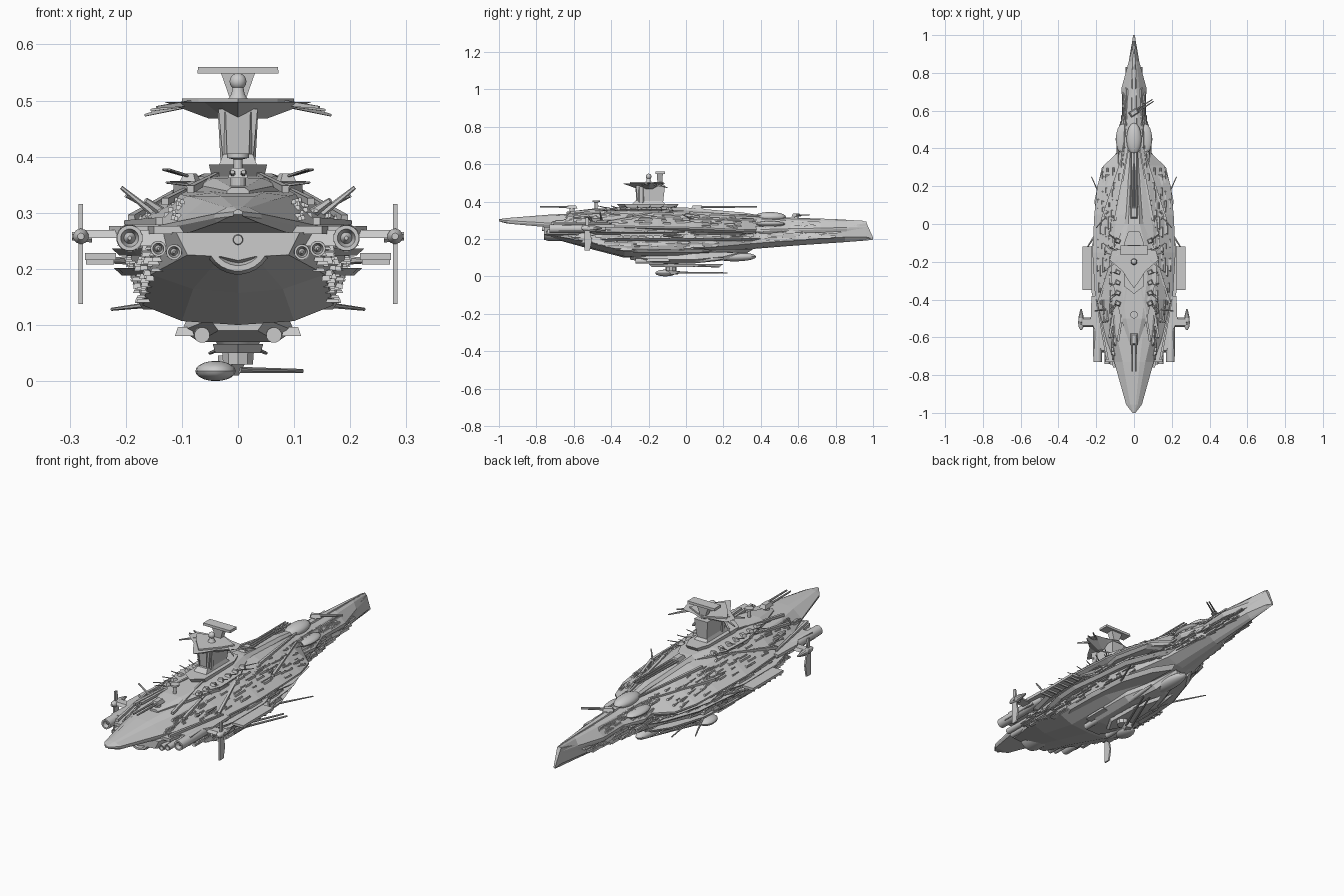
import bpy, bmesh, math, random
from mathutils import Vector, Matrix
random.seed(4)
rounded = []

def finish(name, bm, sym=False, smooth=False):
    bmesh.ops.recalc_face_normals(bm, faces=bm.faces)
    me = bpy.data.meshes.new(name)
    bm.to_mesh(me)
    bm.free()
    ob = bpy.data.objects.new(name, me)
    bpy.context.collection.objects.link(ob)
    if sym:
        ob.modifiers.new("Mirror", 'MIRROR')
    if smooth:
        rounded.append(ob)
    return ob

def skin(bm, rings):
    vs = [[bm.verts.new(p) for p in r] for r in rings]
    n = len(vs[0])
    for a, b in zip(vs, vs[1:]):
        for i in range(n):
            bm.faces.new((a[i], a[(i + 1) % n], b[(i + 1) % n], b[i]))
    bm.faces.new(vs[0])
    bm.faces.new(vs[-1])

def loft(name, stations, section):
    # half sections run from bottom centre to top centre and are mirrored in x
    bm = bmesh.new()
    rings = []
    for s in stations:
        h = section(*s[1:])
        full = h + [(-x, z) for x, z in reversed(h[1:-1])]
        rings.append([(x, s[0], z) for x, z in full])
    skin(bm, rings)
    return finish(name, bm)

def prism(name, pts, z0, z1, bottom=1.0, whole=False, sym=False):
    # plan outline; whole=True mirrors the half outline into one plate
    pts = pts + [(-x, y) for x, y in reversed(pts) if x > 1e-4] if whole else pts
    cy = sum(p[1] for p in pts) / len(pts)
    bm = bmesh.new()
    skin(bm, [[(x * bottom, cy + (y - cy) * bottom, z0) for x, y in pts], [(x, y, z1) for x, y in pts]])
    return finish(name, bm, sym)

def add_box(bm, loc, size, top=(1, 1), rz=0.0):
    r = Matrix.Rotation(rz, 3, 'Z')
    ring = [(-.5, -.5), (.5, -.5), (.5, .5), (-.5, .5)]
    skin(bm, [[Vector(loc) + r @ Vector((a * size[0] * t[0], b * size[1] * t[1], k * size[2])) for a, b in ring]
              for k, t in ((-.5, (1, 1)), (.5, top))])

def box(name, loc, size, top=(1, 1), rz=0.0, sym=False):
    bm = bmesh.new()
    add_box(bm, loc, size, top, rz)
    return finish(name, bm, sym)

def add_tube(bm, path, n=10):
    # path of (point, radius), all along one straight axis
    a, b = Vector(path[0][0]), Vector(path[-1][0])
    q = (b - a).to_track_quat('Z', 'Y')
    skin(bm, [[Vector(p) + q @ Vector((r * math.cos(t), r * math.sin(t), 0))
               for t in [2 * math.pi * (i + .5) / n for i in range(n)]] for p, r in path])

def tube(name, path, n=10, sym=False):
    bm = bmesh.new()
    add_tube(bm, path, n)
    return finish(name, bm, sym, n > 6)

def ball(name, loc, size, sym=False):
    bm = bmesh.new()
    bmesh.ops.create_uvsphere(bm, u_segments=16, v_segments=10, radius=1,
                              matrix=Matrix.Translation(loc) @ Matrix.Diagonal((*size, 1)))
    return finish(name, bm, sym, True)

def turret(name, loc, ang, s, reach, offsets, r=.004, flip=1):
    m = Matrix.Translation(loc) @ Matrix.Rotation(ang, 4, 'Z') @ Matrix.Diagonal((1, 1, flip, 1))
    bm = bmesh.new()
    add_box(bm, (0, 0, s * .25), (s, s * 1.7, s * .5), (.65, .7))
    add_tube(bm, [((0, 0, -s * .4), s * .4), ((0, 0, s * .1), s * .4)], 12)
    for o in offsets:
        add_tube(bm, [((o, s * .5, s * .25), r * 1.5), ((o, reach * .5, s * .27), r * 1.2),
                      ((o, reach, s * .3), r)], 8)
    bm.transform(m)
    return finish(name, bm)

def lerp(table, y, k):
    for a, b in zip(table, table[1:]):
        if a[0] <= y <= b[0]:
            t = (y - a[0]) / (b[0] - a[0])
            return a[k] + (b[k] - a[k]) * t
    return table[-1][k]

# upper hull: y, half width, underside, edge, shoulder width, shoulder, centre
UP = [(-1, .008, .297, .302, .003, .305, .306), (-.955, .042, .282, .298, .02, .309, .312),
      (-.73, .105, .262, .285, .06, .322, .33), (-.6, .15, .262, .275, .09, .33, .336),
      (-.4, .205, .26, .27, .11, .335, .345), (-.15, .22, .25, .266, .11, .34, .352),
      (.05, .21, .24, .262, .095, .335, .352), (.2, .195, .235, .255, .08, .322, .338),
      (.31, .16, .23, .25, .06, .31, .325), (.38, .085, .23, .25, .05, .305, .318),
      (.45, .098, .23, .252, .045, .302, .314), (.56, .06, .235, .255, .035, .298, .308),
      (.72, .066, .235, .258, .028, .296, .304), (.86, .028, .24, .262, .015, .291, .3),
      (.965, .01, .25, .268, .006, .288, .293)]
loft("upper_hull", UP, lambda w, zu, ze, ws, zs, zc:
     [(0, zu), (w * .9, zu), (w, ze - .008), (w, ze), (ws, zs), (ws * .5, zc), (0, zc)])
# lower hull: y, keel width, keel, chine width, chine, top width, top
LOW = [(-.76, .03, .215, .09, .225, .11, .265), (-.55, .08, .157, .155, .19, .165, .265),
       (-.33, .1, .1, .17, .135, .2, .26), (-.05, .09, .104, .165, .14, .2, .255),
       (.15, .065, .122, .14, .157, .175, .25), (.35, .035, .146, .085, .175, .085, .25),
       (.6, .02, .166, .05, .195, .052, .255), (.85, .01, .183, .028, .21, .026, .265),
       (.965, .004, .192, .01, .21, .01, .285), (1, .002, .196, .005, .2, .004, .208)]
loft("lower_hull", LOW, lambda wb, zk, wm, zm, wt, zt:
     [(0, zk), (wb, zk + .007), (wm, zm), (wt, zt), (0, zt)])

# stacked swept ledges along the flanks
prism("upper_ledge", [(.1, .34), (.17, .3), (.21, .12), (.19, .0), (.225, -.12), (.225, -.36), (.19, -.5), (.1, -.6)], .224, .236, .94, sym=True)
prism("middle_ledge", [(.08, .4), (.12, .33), (.185, .16), (.2, .0), (.222, -.18), (.215, -.3), (.17, -.48), (.1, -.5)], .188, .202, .93, sym=True)
prism("lower_ledge", [(.05, .36), (.11, .27), (.165, .1), (.178, -.1), (.182, -.27), (.14, -.36), (.08, -.36)], .128, .146, .93, sym=True)
prism("stern_shelf", [(.08, -.4), (.225, -.38), (.23, -.52), (.205, -.56), (.21, -.66), (.16, -.66), (.15, -.73), (.08, -.73)], .262, .276, sym=True)
# slotted side panels
box("side_panel", (.245, -.235, .222), (.056, .23, .012), sym=True)
bm = bmesh.new()
for i in range(6):
    add_box(bm, (.246, -.335 + i * .04, .214), (.05, .008, .012))
finish("panel_ribs", bm, True)

# deck superstructure and forward ridge
loft("superstructure", [(-.64, .02, .33, .345), (-.5, .07, .33, .362), (-.3, .115, .33, .365),
     (-.12, .1, .33, .37), (0, .05, .33, .368), (.3, .025, .31, .342), (.4, .02, .31, .326)],
     lambda w, z0, z1: [(0, z0), (w, z0), (w, z0 + (z1 - z0) * .6), (w * .6, z1), (0, z1)])
loft("bow_ridge", [(.34, .022, .3, .322), (.6, .02, .29, .313), (.8, .012, .29, .306), (.95, .004, .285, .297)],
     lambda w, z0, z1: [(0, z0), (w, z0), (w * .6, z1), (0, z1)])
prism("gallery_deck", [(0, -.5), (.06, -.45), (.122, -.3), (.115, -.14), (.06, -.04), (0, -.02)], .35, .357, .95, whole=True)
prism("upper_platform", [(0, -.37), (.052, -.33), (.052, -.1), (.03, -.04), (0, -.04)], .365, .386, .9, whole=True)
for i, (x0, x1, y0, y1, z0, z1) in enumerate([(.03, .085, -.28, -.62, .372, .342), (.07, .13, -.25, -.6, .352, .32),
        (.2, .14, -.4, -.72, .283, .285), (.09, .19, -.1, -.42, .35, .29), (.03, .1, .4, .02, .322, .34), (.06, .17, .36, .02, .305, .3)]):
    tube("deck_spar_%d" % i, [((x0, y0, z0), .005), ((x1, y1, z1), .009)], 4, sym=True)
ball("deck_blister", (0, .45, .318), (.04, .085, .026))
ball("blister_pod", (.06, .45, .28), (.036, .08, .016), sym=True)

# command tower
box("tower_trunk", (0, -.19, .43), (.05, .13, .11), (1.4, 1.2))
box("tower_foot", (0, -.2, .39), (.075, .2, .03), (.7, .7))
prism("tower_ribs", [(.022, -.27), (.036, -.25), (.036, -.23), (.022, -.21)], .38, .48, .85, sym=True)
prism("bridge", [(0, -.34), (.03, -.3), (.06, -.25), (.13, -.19), (.115, -.14), (.05, -.13), (0, -.11)], .468, .497, .4, whole=True)
prism("bridge_roof", [(0, -.3), (.07, -.22), (.1, -.17), (0, -.12)], .496, .504, whole=True)
for i, (y, z) in enumerate([(-.1, .474), (-.15, .483), (-.24, .488)]):
    tube("bridge_wing_%d" % i, [((.07, -.18, .497), .008), ((.165 - i * .01, y, z), .003)], 4, sym=True)
tube("mast_neck", [((0, -.2, .5), .02), ((0, -.2, .512), .012), ((0, -.2, .53), .009)], 12)
ball("sensor_dome", (0, -.2, .534), (.015, .015, .015))
box("radar_stem", (0, -.14, .523), (.025, .025, .05), (2.4, 1.3))
box("radar_bar", (0, -.138, .554), (.145, .05, .012), (.98, 1))
tube("small_dish", [((0, -.48, .36), .008), ((0, -.48, .395), .008), ((0, -.48, .398), .02), ((0, -.48, .406), .02)], 14)

# guns
turret("forward_turret", (0, .06, .36), 0, .04, .32, (-.014, 0, .014))
turret("bow_turret", (0, .59, .32), -1.0, .03, .12, (-.006, .006), .003)
turret("stern_turret", (0, -.61, .362), math.pi, .036, .17, (-.01, .01))
turret("belly_turret", (-.02, -.07, .03), -.4, .04, .31, (-.014, .014), .004, -1)
ball("belly_turret_hood", (-.04, -.11, .018), (.036, .055, .018))
bm = bmesh.new()
for i in range(7):
    y = -.42 + i * .055
    add_box(bm, (.085, y, .363), (.03, .025, .014), (.6, .6), .4)
    add_tube(bm, [((.085, y, .364), .003), ((.122 + .002 * i, y - .05 + .015 * i, .377), .002)], 6)
    add_tube(bm, [((.09, y, .35), .003), ((.128, y - .03 + .01 * i, .354), .002)], 6)
finish("deck_guns", bm, True)
for nm, a, b, r in [("flank_gun", (.15, .08, .137), (.225, .25, .128), .004), ("antenna", (.14, -.45, .29), (.208, -.46, .345), .005),
                    ("short_antenna", (.12, -.5, .29), (.165, -.52, .322), .008), ("flank_spike", (.18, -.02, .215), (.245, -.12, .215), .006),
                    ("shoulder_spike", (.14, .05, .3), (.2, -.02, .33), .004)]:
    tube(nm, [(a, r * 1.4), (b, r * .7)], 6, sym=True)

# engines
N = [(-.6, .062), (-.74, .062), (-.76, .056), (-.76, .046), (-.72, .034), (-.72, .014), (-.77, .008)]
tube("main_nozzle", [((0, y, .252), r) for y, r in N], 28)
loft("nozzle_housing", [(-.73, .07, .2, .275), (-.5, .1, .19, .28)],
     lambda w, z0, z1: [(0, z0), (w * .6, z0 + .015), (w, (z0 + z1) / 2), (w * .6, z1), (0, z1)])
for nm, x, y, z, r in [("outer_engine", .193, -.73, .255, .023), ("middle_engine", .142, -.74, .236, .014),
                       ("inner_engine", .114, -.745, .23, .014)]:
    tube(nm, [((x, y + .3, z), r * .5), ((x, y + .18, z), r * 1.05), ((x, y, z), r), ((x, y, z), r * .7),
              ((x, y + .025, z), r * .45), ((x, y + .01, z), r * .15)], 16, sym=True)
box("engine_mount", (.165, -.58, .255), (.1, .2, .028), (.8, .9), sym=True)
# wing-tip pods with fins
box("pod_pylon", (.235, -.52, .262), (.1, .05, .014), (1, .7), sym=True)
tube("fin_pod", [((.28, -.56, .258), .006), ((.28, -.545, .258), .014), ((.28, -.49, .258), .014), ((.28, -.45, .258), .004)], 10, sym=True)
tube("pod_cap", [((.26, -.52, .258), .012), ((.296, -.52, .258), .008)], 8, sym=True)
for nm, z0, z1, w in [("lower_fin", .25, .137, .045), ("upper_fin", .26, .316, .02)]:
    bm = bmesh.new()
    skin(bm, [[(.28 + a, -.53 + b * w, z) for a, b in ((-.004, -.3), (.004, -.3), (.004, k), (-.004, k))]
              for z, k in ((z0, .3), ((z0 + z1) / 2, .6), (z1, .35))])
    finish(nm, bm, True)

# belly assembly
loft("belly_keel", [(-.3, .05, .09), (-.18, .1, .07), (.05, .1, .07), (.2, .05, .085), (.33, .02, .12)],
     lambda w, z: [(0, z), (w * .7, z), (w, z + .02), (w * .8, .135), (0, .135)])
tube("belly_pod", [((.064, -.27, .082), .007), ((.064, -.27, .082), .014), ((.064, .05, .085), .015), ((.064, .2, .095), .005)], 12, sym=True)
ball("belly_fairing", (0, .26, .105), (.035, .115, .025))
box("belly_arm", (.095, -.15, .088), (.035, .13, .016), (.7, .8), sym=True)
tube("belly_stalk", [((0, -.08, .08), .05), ((0, -.08, .055), .03), ((0, -.08, .03), .028)], 10)
prism("belly_platform", [(0, -.2), (.045, -.12), (.04, .05), (0, .2)], .05, .066, .9, whole=True)
tube("belly_gun", [((.03, .0, .058), .004), ((.05, .18, .05), .003)], 6, sym=True)

# hull greebles on flanks, chine and deck slopes
bm = bmesh.new()
for _ in range(260):
    y = random.uniform(-.6, .8)
    k = random.random()
    L = random.uniform(.015, .08)
    wt, wm, zm = lerp(LOW, y, 5), lerp(LOW, y, 3), lerp(LOW, y, 4)
    x = wm + (wt - wm) * k
    z = zm + (.25 - zm) * k
    add_box(bm, (x, y, z), (random.uniform(.008, .026), L, random.uniform(.004, .011)), (.8, .9))
finish("flank_details", bm, True)
bm = bmesh.new()
for _ in range(130):
    y = random.uniform(-.7, .7)
    k = random.uniform(.1, 1)
    x = lerp(UP, y, 1) + (lerp(UP, y, 4) - lerp(UP, y, 1)) * k
    z = lerp(UP, y, 3) + (lerp(UP, y, 5) - lerp(UP, y, 3)) * k
    add_box(bm, (x, y, z), (random.uniform(.006, .014), random.uniform(.02, .08), .008), (.7, .8))
finish("deck_details", bm, True)

# keep edges sharp on the round parts
for ob in rounded:
    ob.select_set(True)
bpy.context.view_layer.objects.active = rounded[0]
bpy.ops.object.shade_smooth_by_angle(angle=math.radians(32))
